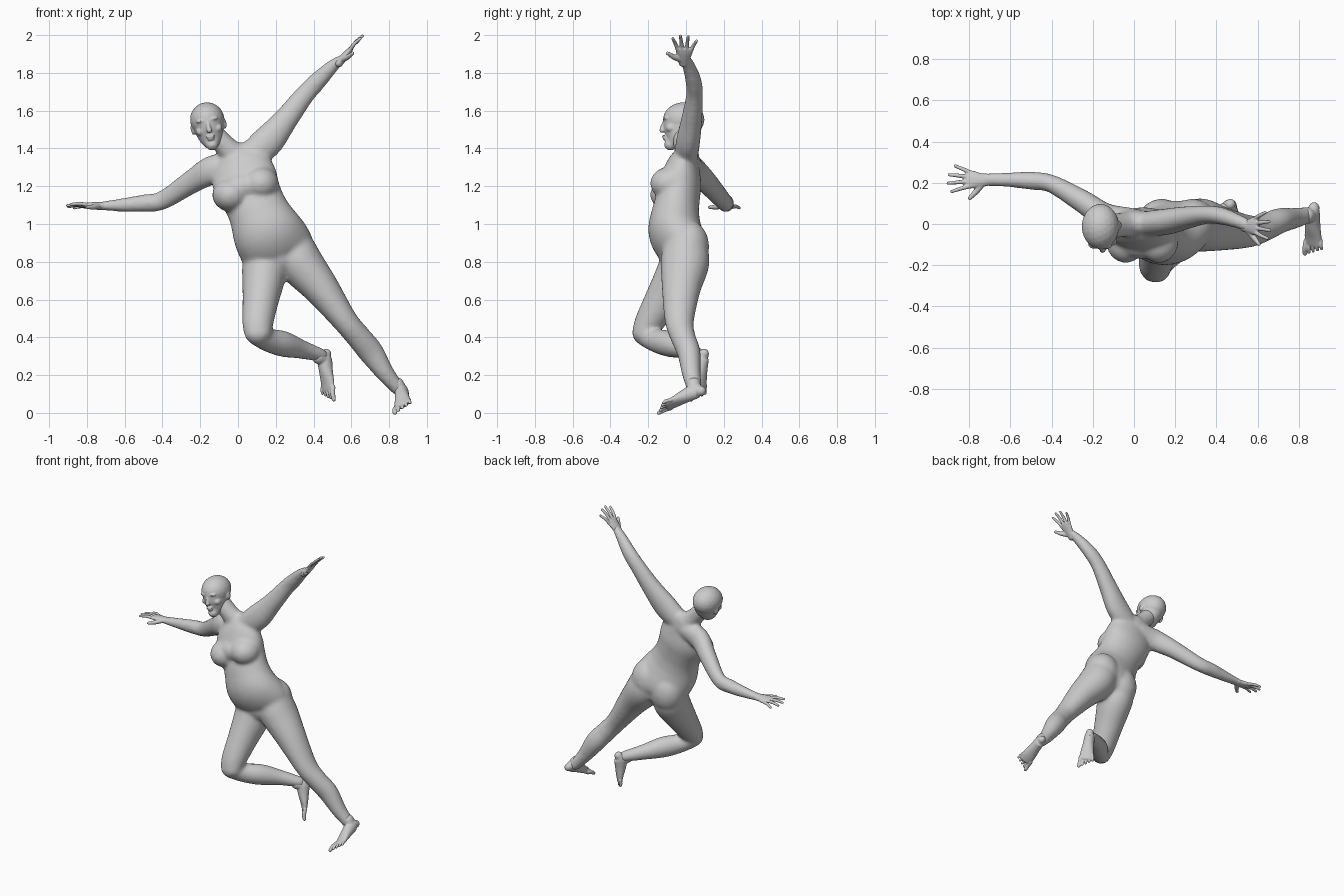
import bpy, bmesh, math
from mathutils import Vector, Matrix


def loft(bm, stations, ref, sides=20, steps=5):
    """Rounded tube through stations (x, y, z, half width along ref, half depth)."""
    s = [Vector(p) for p in stations]
    s = [2 * s[0] - s[1]] + s + [2 * s[-1] - s[-2]]
    pts = []
    for i in range(1, len(s) - 2):
        p0, p1, p2, p3 = s[i - 1:i + 3]
        for k in range(steps):
            t = k / steps
            pts.append(0.5 * (2 * p1 + (p2 - p0) * t + (2 * p0 - 5 * p1 + 4 * p2 - p3) * t * t
                              + (3 * p1 - p0 - 3 * p2 + p3) * t ** 3))
    pts.append(s[-2])
    pos = [Vector(p[:3]) for p in pts]
    frames = []
    for i, p in enumerate(pts):
        n = (pos[min(i + 1, len(pos) - 1)] - pos[max(i - 1, 0)]).normalized()
        frames.append((pos[i], n, p[3], p[4]))

    # domed ends
    def dome(f, sign):
        c, n, a, b = f
        r = min(a, b)
        return [(c + n * sign * r * math.sin(q), n, a * math.cos(q), b * math.cos(q)) for q in (0.5, 1.0, 1.4)]
    frames = dome(frames[0], -1)[::-1] + frames + dome(frames[-1], 1)
    rings = []
    for c, n, a, b in frames:
        u = Vector(ref)
        u = (u - n * u.dot(n)).normalized()
        v = n.cross(u)
        rings.append([bm.verts.new(c + u * a * math.cos(q) + v * b * math.sin(q))
                      for q in (2 * math.pi * j / sides for j in range(sides))])
    for r0, r1 in zip(rings, rings[1:]):
        for j in range(sides):
            k = (j + 1) % sides
            bm.faces.new((r0[j], r0[k], r1[k], r1[j]))
    bm.faces.new(rings[0][::-1])
    bm.faces.new(rings[-1])


def blob(bm, centre, radii, rot=None):
    m = Matrix.Translation(centre) @ (rot or Matrix()) @ Matrix.Diagonal((*radii, 1))
    bmesh.ops.create_icosphere(bm, subdivisions=3, radius=1, matrix=m)


def finish(name, bm, voxel, smooth):
    """Fuse the overlapping pieces into one skin."""
    bmesh.ops.recalc_face_normals(bm, faces=bm.faces)
    me = bpy.data.meshes.new(name)
    bm.to_mesh(me)
    bm.free()
    ob = bpy.data.objects.new(name, me)
    bpy.context.collection.objects.link(ob)
    r = ob.modifiers.new("fuse", 'REMESH')
    r.mode = 'VOXEL'
    r.voxel_size = voxel
    r.use_smooth_shade = True
    m = ob.modifiers.new("soften", 'SMOOTH')
    m.factor = 0.5
    m.iterations = smooth
    return ob


# Torso, leaning to one side
bm = bmesh.new()
loft(bm, [(.215, -.01, .83, .17, .115), (.205, -.015, .87, .195, .13), (.155, -.057, .96, .187, .142),
          (.11, -.055, 1.06, .162, .126), (.075, -.04, 1.14, .16, .114), (.04, -.03, 1.22, .174, .112),
          (.015, -.015, 1.30, .16, .09), (-.01, .005, 1.36, .10, .065)], (.9, 0, .42), 32)
# Neck
loft(bm, [(.01, .01, 1.33, .085, .065), (-.06, -.005, 1.405, .06, .06), (-.13, -.01, 1.48, .055, .06)], (1, 0, 0))
# Bust, lower belly and buttocks
for c in ((-.04, -.082, 1.155), (.12, -.082, 1.215)):
    blob(bm, c, (.097, .108, .09))
blob(bm, (.035, -.075, 1.20), (.12, .095, .08))
blob(bm, (.2, -.05, .83), (.14, .088, .1))
for c in ((.135, .015, .83), (.285, .015, .88)):
    blob(bm, c, (.115, .108, .14))
# Raised arm
loft(bm, [(.04, 0, 1.34, .07, .06), (.15, .01, 1.43, .085, .064), (.25, .03, 1.55, .066, .056),
          (.35, .045, 1.68, .053, .045), (.42, .04, 1.755, .048, .043), (.50, .015, 1.835, .035, .035),
          (.56, -.01, 1.88, .022, .031)], (-.75, 0, .6))
# Outstretched arm
loft(bm, [(-.02, .02, 1.32, .06, .06), (-.14, .04, 1.285, .076, .062), (-.25, .11, 1.22, .062, .056),
          (-.40, .195, 1.125, .050, .044), (-.50, .21, 1.11, .046, .044), (-.62, .215, 1.10, .035, .035),
          (-.74, .215, 1.095, .021, .031)], (0, 0, 1))
# Straight leg
loft(bm, [(.27, -.01, .9, .12, .11), (.325, -.005, .80, .122, .13), (.44, -.025, .66, .096, .104),
          (.565, -.035, .49, .068, .078), (.64, -.015, .40, .066, .066), (.705, .015, .32, .067, .062),
          (.78, .028, .21, .049, .05), (.85, .045, .125, .036, .040)], (.83, 0, .55))
# Bent leg
loft(bm, [(.12, -.02, .85, .1, .11), (.138, -.03, .75, .117, .125), (.12, -.12, .6, .097, .10),
          (.105, -.195, .48, .083, .078), (.105, -.223, .425, .074, .064)], (1, 0, 0))
loft(bm, [(.1, -.222, .418, .06, .062), (.16, -.165, .385, .062, .06), (.24, -.09, .365, .069, .065),
          (.34, 0, .335, .050, .051), (.44, .068, .305, .036, .038)], (0, 0, 1))
finish("body", bm, .011, 9)

# Head with face and ears, in its own tilted frame
up = Vector((-.2, 0, .98)).normalized()
fwd = Vector((0, -1, -.04))
side = fwd.cross(up).normalized()
fwd = up.cross(side)
rot = Matrix((side, fwd, up)).transposed().to_4x4()


def hp(s, f, u):
    return Vector((-.158, -.02, 1.528)) + side * s + fwd * f + up * u


bm = bmesh.new()
blob(bm, hp(0, -.008, .025), (.091, .11, .092), rot)
loft(bm, [(*hp(0, f, u), w, d) for f, u, w, d in
          ((.062, -.108, .034, .033), (.044, -.09, .052, .056), (.026, -.06, .067, .08),
           (.006, -.01, .08, .10), (0, .03, .08, .098))], side, 32)
loft(bm, [(*hp(0, .092, .012), .009, .012), (*hp(0, .103, -.014), .011, .013),
          (*hp(0, .108, -.034), .015, .013)], side, 12)
blob(bm, hp(0, .094, -.066), (.024, .014, .007), rot)
blob(bm, hp(0, .09, -.079), (.02, .014, .008), rot)
blob(bm, hp(0, .078, -.112), (.022, .018, .016), rot)
for sx in (-1, 1):
    blob(bm, hp(sx * .034, .083, .024), (.026, .018, .009), rot)
    blob(bm, hp(sx * .045, .060, -.03), (.026, .026, .024), rot)
    blob(bm, hp(sx * .084, -.014, -.012), (.012, .02, .03), rot)
finish("head", bm, .005, 4)


# Hands: forward, thumb direction and palm direction
def hand(name, o, f, s, flip):
    o, f, s = Vector(o), Vector(f).normalized(), Vector(s).normalized()
    n = f.cross(s) * flip

    def p(a, b, c=0):
        return tuple(o + f * a + s * b + n * c)
    bm = bmesh.new()
    loft(bm, [(*p(-.01, 0), .03, .021), (*p(.03, .002), .035, .020), (*p(.065, .001), .044, .017),
              (*p(.088, 0), .042, .013)], s)
    for b0, tip in (((.08, .034), (.165, .062)), ((.085, .012), (.183, .022)),
                    ((.083, -.011), (.178, -.02)), ((.076, -.033), (.148, -.064))):
        mid = [(x + y) / 2 for x, y in zip(b0, tip)]
        loft(bm, [(*p(*b0), .012, .011), (*p(*mid, -.003), .010, .010), (*p(*tip, .004), .008, .008)], s, 10)
    loft(bm, [(*p(.015, .015), .018, .016), (*p(.045, .055, .014), .015, .014),
              (*p(.078, .09, .022), .010, .009)], f, 10)
    finish(name, bm, .004, 2)


hand("raised_hand", (.54, -.008, 1.858), (.64, 0, .77), (0, -1, 0), 1)
hand("outstretched_hand", (-.72, .215, 1.095), (-1, .03, .02), (0, -1, .15), -1)


# Feet: ankle, toe direction, instep direction, inner side sign
def foot(name, o, f, u, inner):
    o, f, u = Vector(o), Vector(f).normalized(), Vector(u)
    u = (u - f * u.dot(f)).normalized()
    s = f.cross(u) * inner

    def p(a, b, c=0):
        return tuple(o + f * a + u * b + s * c)
    bm = bmesh.new()
    loft(bm, [(*p(-.028, -.036), .026, .027), (*p(0, -.026), .034, .043), (*p(.06, -.036), .038, .036),
              (*p(.12, -.05), .045, .024), (*p(.162, -.057), .045, .016)], s)
    loft(bm, [(*p(.012, -.03), .033, .035), (*p(0, .02), .032, .036)], s)
    for i in range(5):
        c = .037 - i * .0195
        r = .014 if i == 0 else .0095
        loft(bm, [(*p(.155 - i * .005, -.056, c), r, r), (*p(.192 - i * .008, -.054, c * 1.1), r * .9, r),
                  (*p(.222 - i * .011, -.061, c * 1.14), r * .85, r * .8)], s, 10)
    finish(name, bm, .0035, 2)


foot("straight_leg_foot", (.855, .045, .138), (-.08, -.94, -.3), (-.5, -.25, .85), 1)
foot("bent_leg_foot", (.44, .066, .292), (-.03, -.22, -1), (-.72, -.65, .1), -1)
